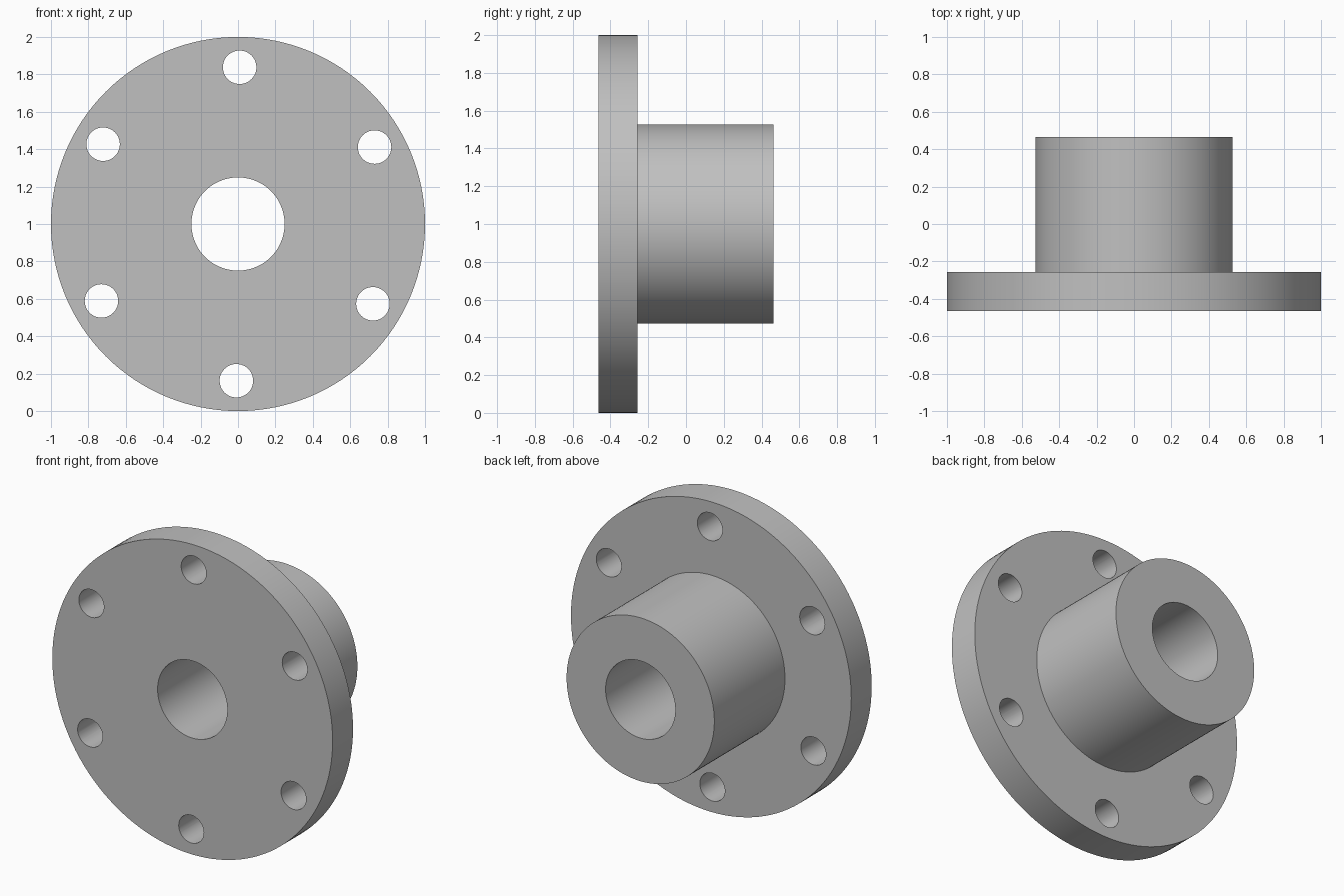
import bpy, bmesh
from math import cos, sin, radians, tau
from mathutils import Matrix, Vector

default_cube = bpy.data.objects.get("Cube")
if default_cube:
    bpy.data.objects.remove(default_cube, do_unlink=True)

FRONT, STEP, BACK = -0.464, -0.256, 0.464
BORE_R, HUB_R, FLANGE_R = 0.249, 0.527, 1.0
BOLT_R, BOLT_CIRCLE = 0.0895, 0.838
CENTRE = Vector((0, 0, FLANGE_R))

# Single metal colour
metal = bpy.data.materials.new("grey metal")
metal.use_nodes = True
colour = (0.53, 0.53, 0.53, 1)
metal.diffuse_color = colour
metal.node_tree.nodes["Principled BSDF"].inputs["Base Color"].default_value = colour


def make_object(name, bm):
    bmesh.ops.recalc_face_normals(bm, faces=bm.faces)
    mesh = bpy.data.meshes.new(name)
    bm.to_mesh(mesh)
    bm.free()
    mesh.materials.append(metal)
    obj = bpy.data.objects.new(name, mesh)
    bpy.context.collection.objects.link(obj)
    return obj


# Flange, hub and bore: one closed profile turned about the y axis
profile = [(BORE_R, FRONT), (FLANGE_R, FRONT), (FLANGE_R, STEP),
           (HUB_R, STEP), (HUB_R, BACK), (BORE_R, BACK)]
bm = bmesh.new()
verts = [bm.verts.new(CENTRE + Vector((r, y, 0))) for r, y in profile]
edges = [bm.edges.new((v, verts[i - 1])) for i, v in enumerate(verts)]
bmesh.ops.spin(bm, geom=verts + edges, cent=CENTRE, axis=(0, 1, 0),
               angle=tau, steps=128, use_merge=True)
bmesh.ops.remove_doubles(bm, verts=bm.verts, dist=0.0001)
body = make_object("flanged_hub", bm)

# Six bolt hole cutters, the ring turned slightly off vertical
bm = bmesh.new()
for i in range(6):
    angle = radians(29.4 + 60 * i)
    place = CENTRE + Vector((cos(angle), 0, sin(angle))) * BOLT_CIRCLE
    place.y = (FRONT + STEP) / 2
    bmesh.ops.create_cone(bm, cap_ends=True, segments=48, radius1=BOLT_R,
                          radius2=BOLT_R, depth=0.4,
                          matrix=Matrix.Translation(place) @ Matrix.Rotation(tau / 4, 4, "X"))
cutter = make_object("bolt_hole_cutter", bm)
cutter.hide_render = True

# Drill the holes, then smooth the round walls and keep the rims sharp
drill = body.modifiers.new("bolt holes", "BOOLEAN")
drill.operation = "DIFFERENCE"
drill.solver = "EXACT"
drill.object = cutter
bpy.ops.object.select_all(action="DESELECT")
body.select_set(True)
bpy.context.view_layer.objects.active = body
bpy.ops.object.modifier_apply(modifier=drill.name)
bpy.data.objects.remove(cutter, do_unlink=True)
bpy.ops.object.shade_smooth_by_angle(angle=radians(30))
